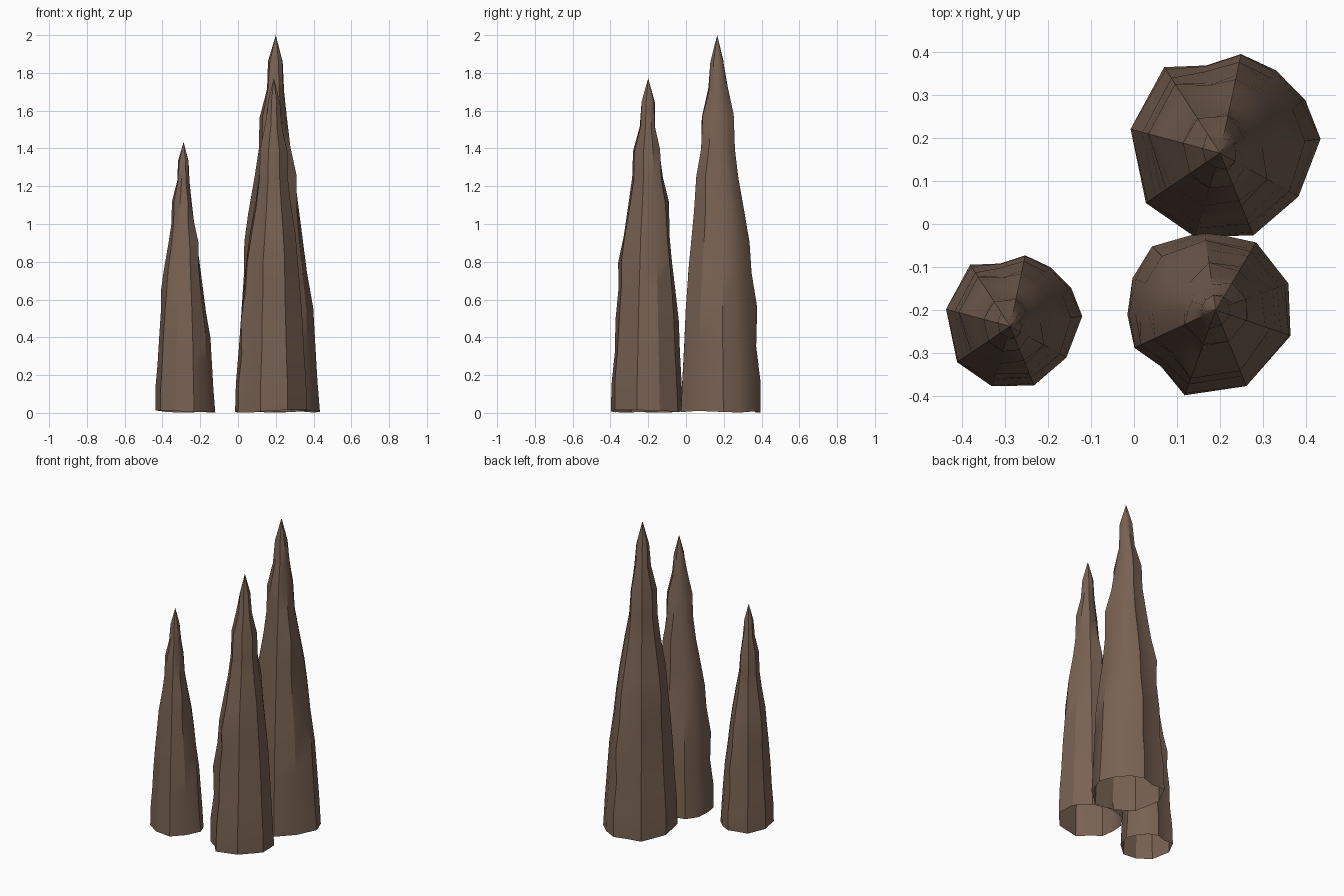
import bpy
import bmesh
import random
from math import cos, sin, radians
from mathutils import Vector

random.seed(4)

default_cube = bpy.data.objects.get("Cube")
if default_cube:
    bpy.data.objects.remove(default_cube, do_unlink=True)

# Weathered brown rock
rock = bpy.data.materials.new("brown_rock")
rock.use_nodes = True
rock_colour = (0.19, 0.122, 0.086, 1)
rock.diffuse_color = rock_colour
shader = next(n for n in rock.node_tree.nodes if n.type == "BSDF_PRINCIPLED")
shader.inputs["Base Color"].default_value = rock_colour
shader.inputs["Roughness"].default_value = 0.9

# Ring heights, and the spire's profile in eight compass directions (thousandths)
heights = [10, 180, 360, 550, 750, 900, 1060, 1250, 1400, 1570, 1710, 1860]
profiles = {
    0: [230, 215, 205, 195, 160, 140, 120, 95, 72, 55, 42, 36],
    53: [225, 220, 205, 190, 172, 160, 140, 105, 80, 70, 50, 35],
    90: [230, 230, 205, 220, 185, 175, 145, 115, 100, 95, 60, 32],
    143: [225, 215, 200, 185, 175, 187, 150, 120, 95, 90, 46, 40],
    180: [205, 212, 195, 185, 170, 160, 150, 110, 90, 87, 48, 44],
    233: [200, 190, 180, 170, 155, 140, 125, 100, 85, 80, 50, 35],
    270: [195, 185, 175, 165, 155, 140, 125, 100, 85, 85, 45, 35],
    323: [195, 190, 180, 175, 155, 140, 125, 130, 90, 68, 40, 40],
}
# Rock facets: corner angle and how far the corner stands out of the profile
corners = {8: 1.03, 32: 1.03, 56: 1.03, 78: 1.03, 99: 0.9, 123: 1.05,
           165: 1.01, 214: 1.03, 253: 1.03, 292: 1.06, 331: 1.03}


def radius_at(angle, row):
    """Blend the two profiles on either side of an angle."""
    directions = list(profiles)
    low = max(d for d in directions if d <= angle)
    following = directions.index(low) + 1
    high = directions[following % len(directions)]
    gap = (high - low) % 360
    blend = (angle - low) / gap
    return (profiles[low][row] * (1 - blend) + profiles[high][row] * blend) / 1000


def build_spire_mesh():
    """Open-bottomed stack of uneven rings closed by a pointed tip."""
    bm = bmesh.new()
    rings = []
    for row, height in enumerate(heights):
        ring = []
        for angle, bulge in corners.items():
            r = radius_at(angle, row) * bulge
            a = radians(angle)
            z = height / 1000 + random.uniform(-0.01, 0.01)
            ring.append(bm.verts.new((r * cos(a), r * sin(a), z)))
        rings.append(ring)
    count = len(corners)
    for lower, upper in zip(rings, rings[1:]):
        for i in range(count):
            j = (i + 1) % count
            bm.faces.new((lower[i], lower[j], upper[j], upper[i]))
    tip = bm.verts.new((0, 0, 2))
    for i in range(count):
        bm.faces.new((rings[-1][i], rings[-1][(i + 1) % count], tip))
    for face in bm.faces:
        face.smooth = True
    mesh = bpy.data.meshes.new("rock_spire")
    bm.to_mesh(mesh)
    bm.free()
    mesh.materials.append(rock)
    mesh.set_sharp_from_angle(angle=radians(32))
    return mesh


# Three spires share one shape at different sizes and turns
spire_mesh = build_spire_mesh()
for name, place, size, turn in (
    ("tall_back_spire", (0.2, 0.165, 0), 1.0, 0),
    ("middle_front_spire", (0.19, -0.2, 0), 0.886, 127),
    ("short_right_spire", (-0.288, -0.238, 0), 0.717, 0),
):
    spire = bpy.data.objects.new(name, spire_mesh)
    spire.location = Vector(place)
    spire.scale = (size, size, size)
    spire.rotation_euler.z = radians(turn)
    bpy.context.collection.objects.link(spire)
